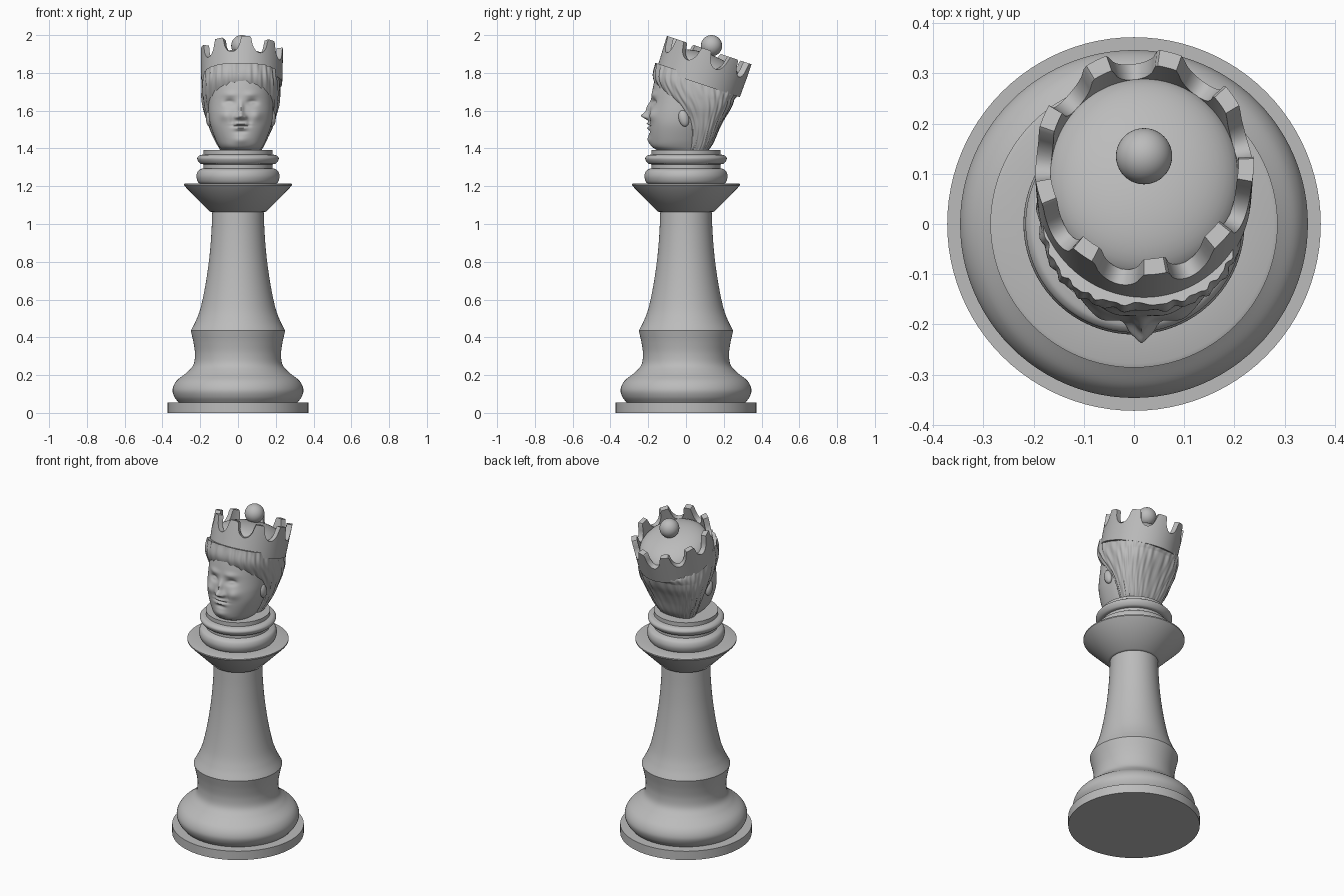
import bpy, bmesh, math
from mathutils import Matrix, Vector

if bpy.data.objects.get("Cube"):
    bpy.data.objects.remove(bpy.data.objects["Cube"])

GREY = (0.5, 0.5, 0.5, 1)
mat = bpy.data.materials.new("stone grey")
mat.use_nodes = True
mat.diffuse_color = GREY
mat.node_tree.nodes["Principled BSDF"].inputs["Base Color"].default_value = GREY


def finish(name, bm, angle=35):
    bmesh.ops.remove_doubles(bm, verts=bm.verts, dist=1e-5)
    bmesh.ops.recalc_face_normals(bm, faces=bm.faces)
    me = bpy.data.meshes.new(name)
    bm.to_mesh(me)
    bm.free()
    ob = bpy.data.objects.new(name, me)
    bpy.context.collection.objects.link(ob)
    me.materials.append(mat)
    bpy.ops.object.select_all(action='DESELECT')
    ob.select_set(True)
    bpy.context.view_layer.objects.active = ob
    bpy.ops.object.shade_smooth_by_angle(angle=math.radians(angle))
    return ob


def spline(pts, steps=8):
    """Smooth curve through points of any dimension."""
    p = [Vector(q) for q in pts]
    if len(p) < 3:
        return p
    p = [2 * p[0] - p[1]] + p + [2 * p[-1] - p[-2]]
    out = []
    for a, b, c, d in zip(p, p[1:], p[2:], p[3:]):
        for i in range(steps):
            t = i / steps
            out.append(0.5 * (2 * b + (c - a) * t + (2 * a - 5 * b + 4 * c - d) * t * t
                              + (3 * b - a - 3 * c + d) * t ** 3))
    return out + [p[-2]]


def skin(bm, rings, cap=True, closed=False):
    """Bridge rings of points; optionally cap the two ends."""
    rows = [[bm.verts.new(q) for q in r] for r in rings]
    n = len(rows[0])
    pairs = list(zip(rows, rows[1:])) + ([(rows[-1], rows[0])] if closed else [])
    for a, b in pairs:
        for i in range(n):
            j = (i + 1) % n
            bm.faces.new((a[i], a[j], b[j], b[i]))
    if cap:
        bm.faces.new(rows[0])
        bm.faces.new(rows[-1])


def lathe(name, sections, n=96):
    bm = bmesh.new()
    prof = []
    for s in sections:
        for q in spline(s):
            if not prof or (q - prof[-1]).length > 1e-4:
                prof.append(q)
    skin(bm, [[(r * math.cos(k * math.tau / n), r * math.sin(k * math.tau / n), z)
               for k in range(n)] for r, z in prof])
    return finish(name, bm)


# Turned pedestal
lathe("base_plinth", [[(.372, 0), (.372, .055)]])
lathe("base_bulge", [[(.31, .05), (.337, .085), (.346, .125), (.325, .17), (.27, .215), (.236, .255),
                      (.228, .31), (.235, .37), (.25, .435)], [(.25, .435), (.215, .5)]])
lathe("column", [[(.25, .435), (.222, .49), (.197, .56), (.172, .68), (.152, .82), (.141, .95), (.136, 1.07)]])
lathe("flared_collar", [[(.136, 1.063), (.15, 1.066)], [(.15, 1.066), (.28, 1.198)], [(.286, 1.205), (.286, 1.212)],
                        [(.278, 1.215), (.2, 1.215)]])
lathe("neck_cushion", [[(.18, 1.21), (.208, 1.218), (.22, 1.25), (.212, 1.28), (.188, 1.295)]])
lathe("neck_core", [[(.182, 1.28), (.182, 1.34)]])
lathe("neck_ring", [[(.17, 1.315), (.2, 1.32), (.216, 1.345), (.206, 1.362), (.185, 1.368)]])
lathe("neck_top", [[(.182, 1.36), (.182, 1.392)]])

CX = .015   # the head sits slightly off the axis


def loft(name, table, power, shape, n=180):
    """Stack of rounded sections (z, half width, front y, back y)."""
    bm = bmesh.new()
    rings = []
    for z, rx, yf, yb in spline(table, 12):
        ring = []
        for k in range(n):
            t = k * math.tau / n
            c, s = math.cos(t), math.sin(t)
            x = rx * math.copysign(abs(c) ** power, c)
            y = (yf + yb) / 2 + (yb - yf) / 2 * math.copysign(abs(s) ** power, s)
            x, y = shape(x, y, z, t)
            lean = min(max((z - 1.66) / .14, 0), 1)
            ring.append((x + CX, y, z - .33 * y * lean))
        rings.append(ring)
    skin(bm, rings)
    return finish(name, bm, 60)


# Facial relief: (x, z, width, height, push forward), mirrored in x
RELIEF = [
    (0, 1.572, .02, .017, .036), (0, 1.61, .014, .035, .02), (.022, 1.565, .01, .01, .014),
    (.06, 1.643, .027, .016, -.021), (.06, 1.64, .017, .008, .01), (.055, 1.678, .035, .011, .008),
    (.085, 1.575, .03, .028, .014), (.045, 1.54, .012, .022, -.007),
    (0, 1.531, .032, .006, .010), (0, 1.507, .028, .007, .010), (0, 1.519, .042, .004, -.010),
    (0, 1.488, .03, .008, -.009), (0, 1.445, .04, .022, .012),
]


def face_shape(x, y, z, t):
    front = max(-math.sin(t), 0) ** .5
    for bx, bz, w, h, push in RELIEF:
        y -= front * push * math.exp(-((abs(x) - bx) / w) ** 2 - ((z - bz) / h) ** 2)
    return x, y


def hair_shape(x, y, z, t):
    # Combed strands sweeping backwards and down
    wave = 1 + .012 * math.sin(26 * t + 22 * z) + .008 * math.sin(43 * t - 15 * z)
    return x * wave, .06 + (y - .06) * wave


loft("head", [(1.385, .095, -.14, .11), (1.41, .115, -.18, .11), (1.45, .135, -.192, .12),
              (1.52, .16, -.198, .14), (1.58, .17, -.195, .16), (1.64, .172, -.186, .18),
              (1.7, .17, -.176, .19), (1.76, .165, -.158, .2), (1.8, .16, -.14, .2)], .95, face_shape)
loft("hair", [(1.385, .105, .0, .115), (1.43, .13, .0, .145), (1.5, .162, -.005, .175), (1.56, .182, -.03, .205),
              (1.62, .2, -.075, .24), (1.68, .207, -.13, .262), (1.74, .205, -.172, .275),
              (1.8, .198, -.16, .265)], .8, hair_shape)

# Ears
for side, label in ((1, "left"), (-1, "right")):
    bm = bmesh.new()
    bmesh.ops.create_uvsphere(bm, u_segments=24, v_segments=16, radius=1,
                              matrix=Matrix.Translation((CX + side * .165, -.012, 1.56))
                              @ Matrix.Rotation(.25, 4, 'X') @ Matrix.Diagonal((.02, .027, .045, 1)))
    finish(label + "_ear", bm)

# Tilted crown with scalloped notches
TILT = Matrix.Translation((.02, .065, 1.745)) @ Matrix.Rotation(math.radians(-18.5), 4, 'X')
POINTS, STEPS, HEIGHT = 9, 24, .185
N = POINTS * STEPS


def crown_ring(scale, height):
    ring = []
    for k in range(N):
        t = k * math.tau / N
        h = height(t) if callable(height) else height
        r = scale * (1 + .12 * h)
        ring.append(TILT @ Vector((.214 * r * math.cos(t), .232 * r * math.sin(t), h)))
    return ring


def rim(t):
    period = math.tau / POINTS
    u = ((t - math.radians(36)) % period - period / 2) * .225
    w = .05
    return HEIGHT - (.085 * math.sqrt(1 - (u / w) ** 2) if abs(u) < w else 0)


bm = bmesh.new()
skin(bm, [crown_ring(1, 0), crown_ring(1, rim), crown_ring(.86, rim), crown_ring(.86, 0)], False, True)
finish("crown_band", bm)

bm = bmesh.new()
skin(bm, [crown_ring(.9, .004), crown_ring(.9, .075)]
     + [crown_ring(.9 * math.cos(a * math.pi / 26), .075 + .09 * math.sin(a * math.pi / 26)) for a in range(1, 13)])
finish("crown_dome", bm)

# Ball on the dome
bm = bmesh.new()
bmesh.ops.create_uvsphere(bm, u_segments=40, v_segments=24, radius=.056,
                          matrix=Matrix.Translation((.02, .135, 1.944)))
finish("crown_ball", bm)
